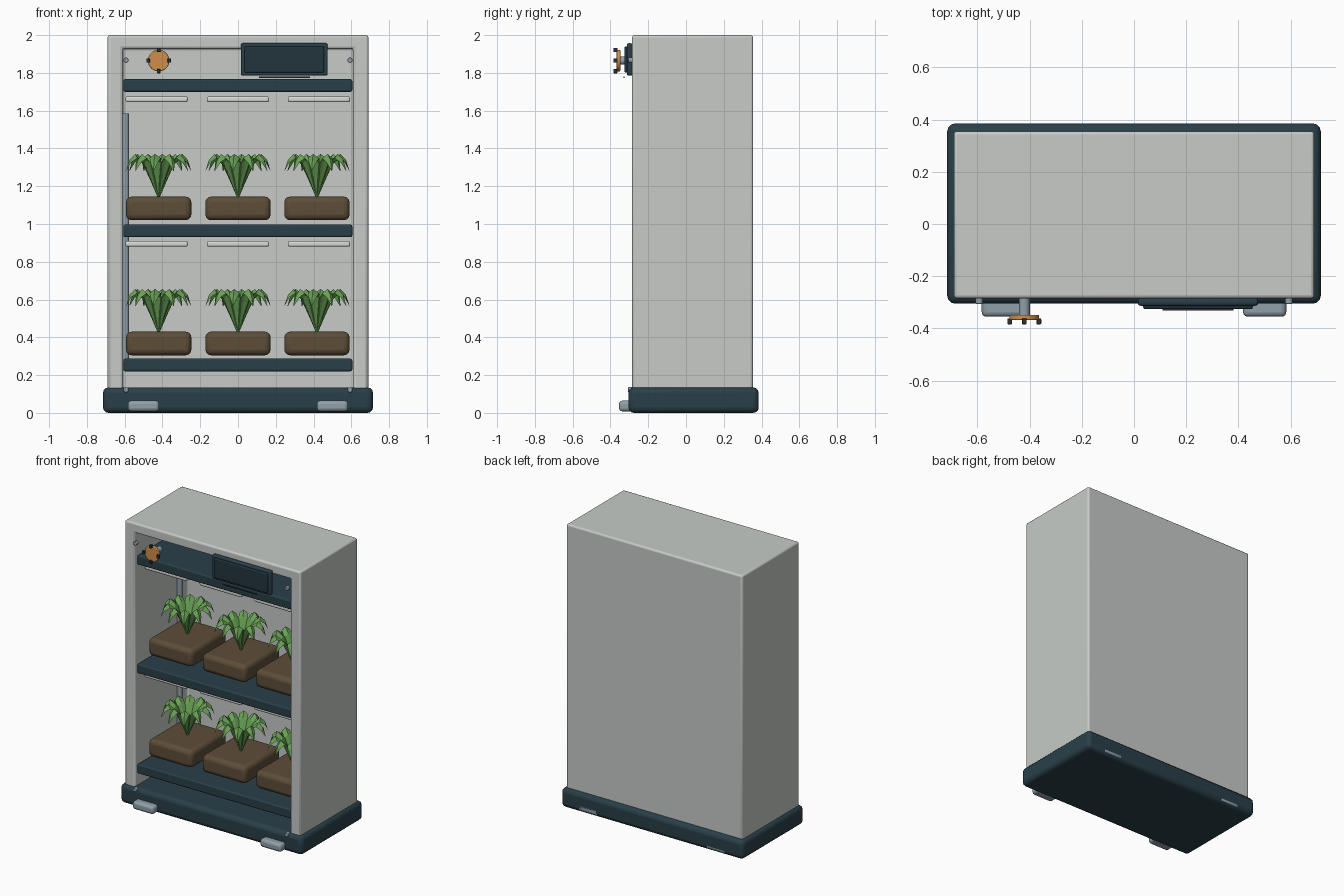
import bpy, bmesh, math
from mathutils import Vector

cube = bpy.data.objects.get("Cube")
if cube:
    bpy.data.objects.remove(cube)


def material(name, rgb):
    m = bpy.data.materials.new(name)
    m.use_nodes = True
    m.diffuse_color = (*rgb, 1)
    m.node_tree.nodes["Principled BSDF"].inputs["Base Color"].default_value = (*rgb, 1)
    return m


SHELL = material("pale grey", (0.57, 0.60, 0.575))
NAVY = material("dark slate blue", (0.022, 0.05, 0.066))
SCREEN = material("screen slate", (0.016, 0.036, 0.047))
SOIL = material("soil brown", (0.11, 0.075, 0.04))
STEEL = material("blue grey metal", (0.28, 0.35, 0.40))
ORANGE = material("orange", (0.62, 0.27, 0.07))
LEAF = material("leaf green", (0.14, 0.36, 0.09))
LIGHT = material("lamp white", (0.68, 0.69, 0.67))
GRIP = material("charcoal", (0.025, 0.032, 0.036))


def finish(bm, name, mat, bevel=0.0, segments=3, smooth=True):
    """Turn a bmesh into an object with optional rounded edges."""
    bmesh.ops.recalc_face_normals(bm, faces=bm.faces)
    mesh = bpy.data.meshes.new(name)
    bm.to_mesh(mesh)
    bm.free()
    obj = bpy.data.objects.new(name, mesh)
    bpy.context.collection.objects.link(obj)
    mesh.materials.append(mat)
    if bevel:
        mod = obj.modifiers.new("rounded_edges", "BEVEL")
        mod.width, mod.segments = bevel, segments
        mod.limit_method = "ANGLE"
    if smooth:
        bpy.ops.object.select_all(action="DESELECT")
        obj.select_set(True)
        bpy.context.view_layer.objects.active = obj
        bpy.ops.object.shade_smooth_by_angle(angle=math.radians(35))
    return obj


def box_mesh(x, y, z):
    """Box from (low, high) ranges on each axis."""
    bm = bmesh.new()
    bmesh.ops.create_cube(bm, size=1)
    for v in bm.verts:
        v.co = [(r[0] + r[1]) / 2 + c * (r[1] - r[0]) for c, r in zip(v.co, (x, y, z))]
    return bm


def box(name, x, y, z, mat, bevel=0.0):
    return finish(box_mesh(x, y, z), name, mat, bevel)


def rod(name, start, end, radius, mat, sides=24, bevel=0.0):
    bm = bmesh.new()
    a, b = Vector(start), Vector(end)
    bmesh.ops.create_cone(bm, cap_ends=True, segments=sides, radius1=radius,
                          radius2=radius, depth=(b - a).length)
    turn = (b - a).to_track_quat("Z", "Y")
    for v in bm.verts:
        v.co = turn @ v.co + (a + b) / 2
    return finish(bm, name, mat, bevel, 2)


# Base plinth and feet
box("base", (-0.715, 0.715), (-0.305, 0.385), (0, 0.135), NAVY, 0.03)
for side, x in (("right", -0.5), ("left", 0.5)):
    box(f"front_foot_{side}", (x - 0.083, x + 0.083), (-0.355, -0.22), (0.008, 0.065), STEEL, 0.018)
    box(f"back_foot_{side}", (x - 0.083, x + 0.083), (0.25, 0.385), (0.008, 0.065), STEEL, 0.018)

# Cabinet shell: a block with its front face inset and pushed inward
bm = box_mesh((-0.69, 0.69), (-0.285, 0.355), (0.1, 2.0))
front = min(bm.faces, key=lambda f: f.calc_center_median().y)
bmesh.ops.inset_region(bm, faces=[front], thickness=0.05)
for v in front.verts:
    v.co.x = math.copysign(0.61, v.co.x)
    v.co.z = 1.93 if v.co.z > 1 else 0.125
pushed = bmesh.ops.extrude_face_region(bm, geom=[front])["geom"]
for v in pushed:
    if isinstance(v, bmesh.types.BMVert):
        v.co.y = 0.305
if front.is_valid:
    bmesh.ops.delete(bm, geom=[front], context="FACES_ONLY")
finish(bm, "cabinet_shell", SHELL, 0.016)

# Shelves
for name, z in (("lower", 0.22), ("middle", 0.93), ("upper", 1.70)):
    box(f"{name}_shelf", (-0.607, 0.605), (-0.265, 0.315), (z, z + 0.067), NAVY, 0.01)

# Water pipe in the back corner
rod("water_pipe", (-0.595, 0.2, 0.26), (-0.595, 0.2, 1.585), 0.018, STEEL)


def plant(name, x, y, z, leaves=10):
    """Fountain of creased leaves that rise from one point and droop."""
    # outward distance, height, half width of each leaf station
    profile = ((0.004, 0, 0.003), (0.045, 0.1, 0.017), (0.085, 0.19, 0.029),
               (0.125, 0.222, 0.03), (0.155, 0.195, 0.02), (0.175, 0.14, 0.001))
    bm = bmesh.new()
    for i in range(leaves):
        a = math.tau * (i + 0.25) / leaves
        out, across = Vector((math.cos(a), math.sin(a), 0)), Vector((-math.sin(a), math.cos(a), 0))
        rows = []
        for r, h, w in profile:
            mid = Vector((x, y, z + h)) + out * r
            drop = Vector((0, 0, -0.45 * w)) + out * (-0.2 * w)
            rows.append([bm.verts.new(p) for p in
                         (mid - across * w + drop, mid + Vector((0, 0, 0.3 * w)), mid + across * w + drop)])
        for p, q in zip(rows, rows[1:]):
            for k in range(2):
                bm.faces.new((p[k], p[k + 1], q[k + 1], q[k]))
    return finish(bm, name, LEAF, smooth=False)


# Growing levels: planters, plants and lamps
for level, tray_z, lamp_z in (("lower", 0.305, 0.88), ("upper", 1.02, 1.645)):
    for place, x in (("right", -0.42), ("centre", 0), ("left", 0.418)):
        label = f"{level}_{place}"
        box(f"planter_{label}", (x - 0.173, x + 0.173), (-0.165, 0.235),
            (tray_z, tray_z + 0.125), SOIL, 0.03)
        plant(f"plant_{label}", x, 0.035, tray_z + 0.12)
        lx = x * 1.025
        box(f"lamp_{label}", (lx - 0.165, lx + 0.165), (-0.2, 0.27),
            (lamp_z, lamp_z + 0.03), LIGHT, 0.01)

# Control display with inset screen and a thin status strip
box("display_housing", (0.015, 0.475), (-0.313, -0.283), (1.785, 1.957), NAVY, 0.01)
box("display_screen", (0.035, 0.455), (-0.325, -0.305), (1.802, 1.94), SCREEN, 0.006)
box("display_strip", (0.11, 0.38), (-0.332, -0.326), (1.774, 1.78), GRIP)

# Control wheel with four grips
wx, wz = -0.42, 1.865
rod("wheel_shaft", (wx, -0.352, wz), (wx, -0.275, wz), 0.021, STEEL)
rod("control_wheel", (wx, -0.368, wz), (wx, -0.348, wz), 0.057, ORANGE, 32, 0.004)
for i in range(4):
    a = math.tau * i / 4
    gx, gz = wx + 0.056 * math.cos(a), wz + 0.056 * math.sin(a)
    box(f"wheel_grip_{i + 1}", (gx - 0.009, gx + 0.009), (-0.384, -0.362),
        (gz - 0.011, gz + 0.011), GRIP, 0.003)

# Corner screws
for x in (-0.593, 0.593):
    for z in (0.122, 1.867):
        rod("corner_screw", (x, -0.306, z), (x, -0.284, z), 0.014, STEEL, 16, 0.003)
